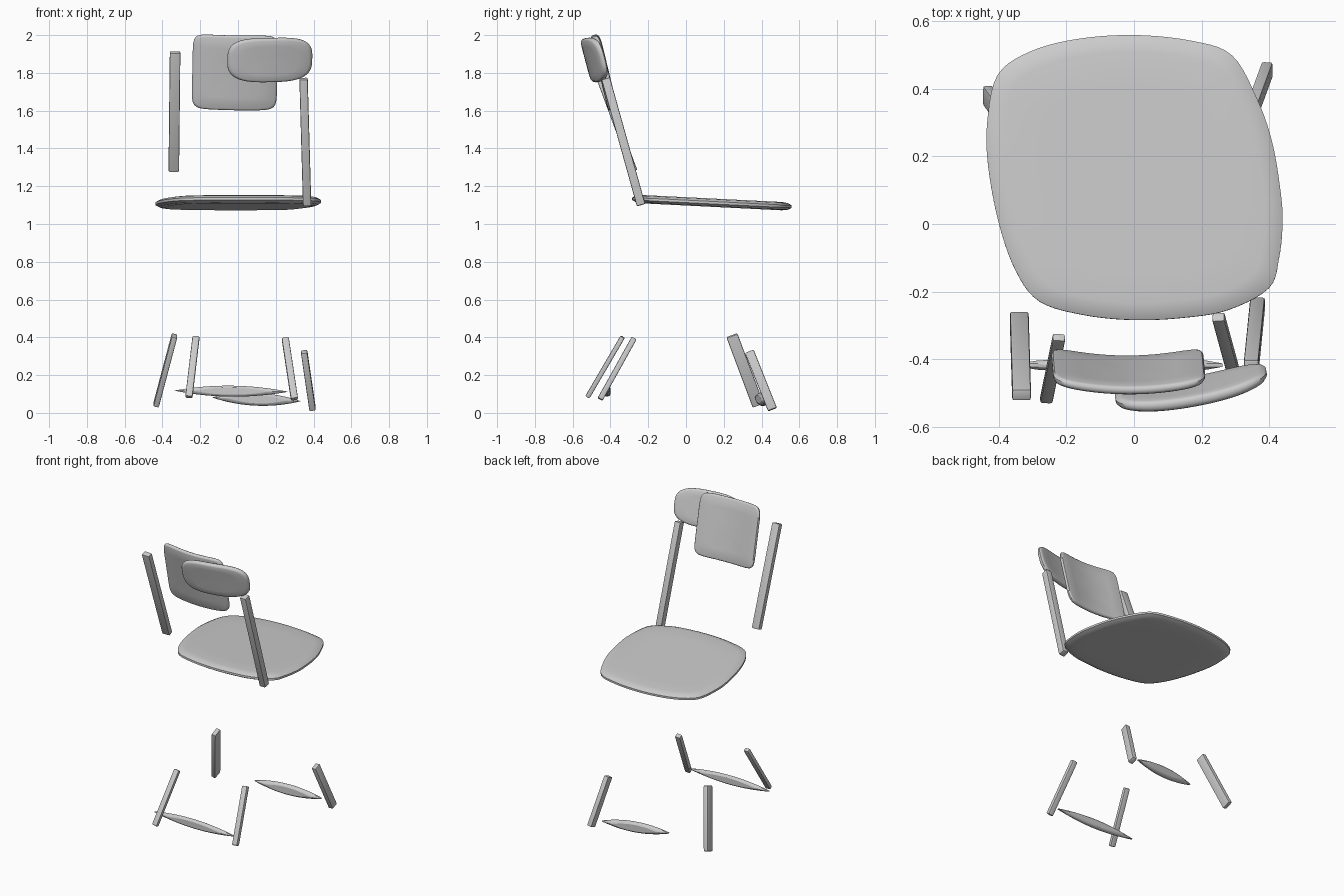
import bpy, bmesh, math
from mathutils import Vector, Matrix

if "Cube" in bpy.data.objects:
    bpy.data.objects.remove(bpy.data.objects["Cube"])


def finish(name, bm, angle):
    bmesh.ops.recalc_face_normals(bm, faces=bm.faces)
    mesh = bpy.data.meshes.new(name)
    bm.to_mesh(mesh)
    bm.free()
    ob = bpy.data.objects.new(name, mesh)
    bpy.context.collection.objects.link(ob)
    bpy.ops.object.select_all(action='DESELECT')
    ob.select_set(True)
    bpy.context.view_layer.objects.active = ob
    bpy.ops.object.shade_smooth_by_angle(angle=math.radians(angle))
    return ob


def frame(origin, x_dir, y_hint):
    x = Vector(x_dir).normalized()
    z = x.cross(Vector(y_hint)).normalized()
    m = Matrix((x, z.cross(x), z)).transposed().to_4x4()
    return Matrix.Translation(origin) @ m


def bar(name, p0, p1, width, depth, bevel=0.008):
    """Bevelled straight bar between two end centres."""
    p0, p1 = Vector(p0), Vector(p1)
    d = (p1 - p0).normalized()
    x = Vector((1, 0, 0))
    x = (x - d * x.dot(d)).normalized()
    rot = Matrix((x, d.cross(x), d)).transposed().to_4x4()
    m = Matrix.Translation((p0 + p1) / 2) @ rot @ Matrix.Diagonal((width, depth, (p1 - p0).length, 1))
    bm = bmesh.new()
    bmesh.ops.create_cube(bm, size=1, matrix=m)
    bmesh.ops.bevel(bm, geom=bm.edges[:], offset=bevel, segments=2, profile=0.6, affect='EDGES')
    return finish(name, bm, 35)


def pad(name, outline, thick, m, rim=0.08, bend=0.0):
    """Plate with a rounded rim, curved by bend * u^2."""
    n = len(outline)
    rings = [(0.3, 1), (0.65, 1), (1 - rim, 1), (1 - rim * 0.4, 0.8), (1, 0.3)]
    rings += [(s, -h) for s, h in reversed(rings)]
    bm = bmesh.new()
    loops = [[bm.verts.new(m @ Vector((u * s, v * s, h * thick / 2 + bend * (u * s) ** 2)))
              for u, v in outline] for s, h in rings]
    for a, b in zip(loops, loops[1:]):
        for i in range(n):
            j = (i + 1) % n
            bm.faces.new((a[i], a[j], b[j], b[i]))
    for loop, h in ((loops[0], 1), (loops[-1], -1)):
        c = bm.verts.new(m @ Vector((0, 0, h * thick / 2)))
        for i in range(n):
            bm.faces.new((c, loop[i], loop[(i + 1) % n]))
    return finish(name, bm, 40)


def superellipse(w, h, power, n=64):
    pts = []
    for i in range(n):
        c, s = math.cos(math.tau * i / n), math.sin(math.tau * i / n)
        r = (abs(c) ** power + abs(s) ** power) ** (-1 / power)
        pts.append((w / 2 * c * r, h / 2 * s * r))
    return pts


def smooth_loop(pts, steps=5):
    """Closed Catmull-Rom curve."""
    out, n = [], len(pts)
    p = [Vector(q) for q in pts]
    for i in range(n):
        a, b, c, d = p[i - 1], p[i], p[(i + 1) % n], p[(i + 2) % n]
        for k in range(steps):
            t = k / steps
            out.append(tuple(0.5 * (2 * b + (c - a) * t + (2 * a - 5 * b + 4 * c - d) * t * t
                                    + (3 * b - a - 3 * c + d) * t ** 3)))
    return out


def lens(length, height, n=16):
    ts = [-1 + 2 * i / n for i in range(n + 1)]
    low = [(t * length / 2, -height / 2 * (1 - 0.97 * t * t)) for t in ts]
    return low + [(u, -v) for u, v in reversed(low)]


# Seat: skewed rounded outline, tilted slightly
cy = 0.137
seat = [(0.44, 0.0), (0.435, 0.09), (0.41, 0.24), (0.365, 0.37), (0.29, 0.5), (0.17, 0.543),
        (0, 0.56), (-0.17, 0.548), (-0.31, 0.51), (-0.405, 0.44), (-0.435, 0.3), (-0.432, 0.17),
        (-0.4, 0.0), (-0.35, -0.14), (-0.28, -0.23), (-0.15, -0.27), (0, -0.285), (0.15, -0.278),
        (0.28, -0.255), (0.4, -0.19), (0.43, -0.1)]
pad("seat", smooth_loop([(x, y - cy) for x, y in seat]), 0.044,
    frame((0, cy, 1.113), (1, 0, 0), (0, 1, -0.05)), rim=0.12)

# Back panel and head panel
pad("back_panel", superellipse(0.45, 0.405, 9, 96), 0.026,
    frame((-0.017, -0.447, 1.8), (1, 0, -0.02), (0, 0.24, -1)), rim=0.05, bend=0.55).name
pad("head_panel", superellipse(0.455, 0.24, 3.2), 0.034,
    frame((0.172, -0.497, 1.868), (1, 0.18, 0.02), (0, 0.27, -1)), rim=0.09, bend=0.4)

# Back posts
bar("back_post_right", (0.366, -0.238, 1.1), (0.347, -0.425, 1.77), 0.044, 0.046)
bar("back_post_left", (-0.34, -0.275, 1.28), (-0.333, -0.507, 1.91), 0.056, 0.036)

# Four splayed legs
for name, top, foot, w, d in (
        ("leg_a", (-0.336, 0.243, 0.41), (-0.434, 0.382, 0.04), 0.03, 0.062),
        ("leg_b", (0.35, 0.335, 0.325), (0.395, 0.458, 0.018), 0.034, 0.05),
        ("leg_c", (-0.222, -0.335, 0.403), (-0.26, -0.522, 0.083), 0.038, 0.026),
        ("leg_d", (0.25, -0.275, 0.395), (0.299, -0.455, 0.072), 0.038, 0.03)):
    bar(name, top, foot, w, d)

# Lens-shaped stretchers
for name, p0, p1, h, t in (
        ("stretcher_front", (-0.335, -0.418, 0.118), (0.262, -0.418, 0.112), 0.058, 0.034),
        ("stretcher_back", (-0.135, 0.375, 0.082), (0.33, 0.43, 0.062), 0.068, 0.04)):
    a, b = Vector(p0), Vector(p1)
    pad(name, lens((b - a).length, h), t, frame((a + b) / 2, b - a, (0, 0, 1)), rim=0.4)
